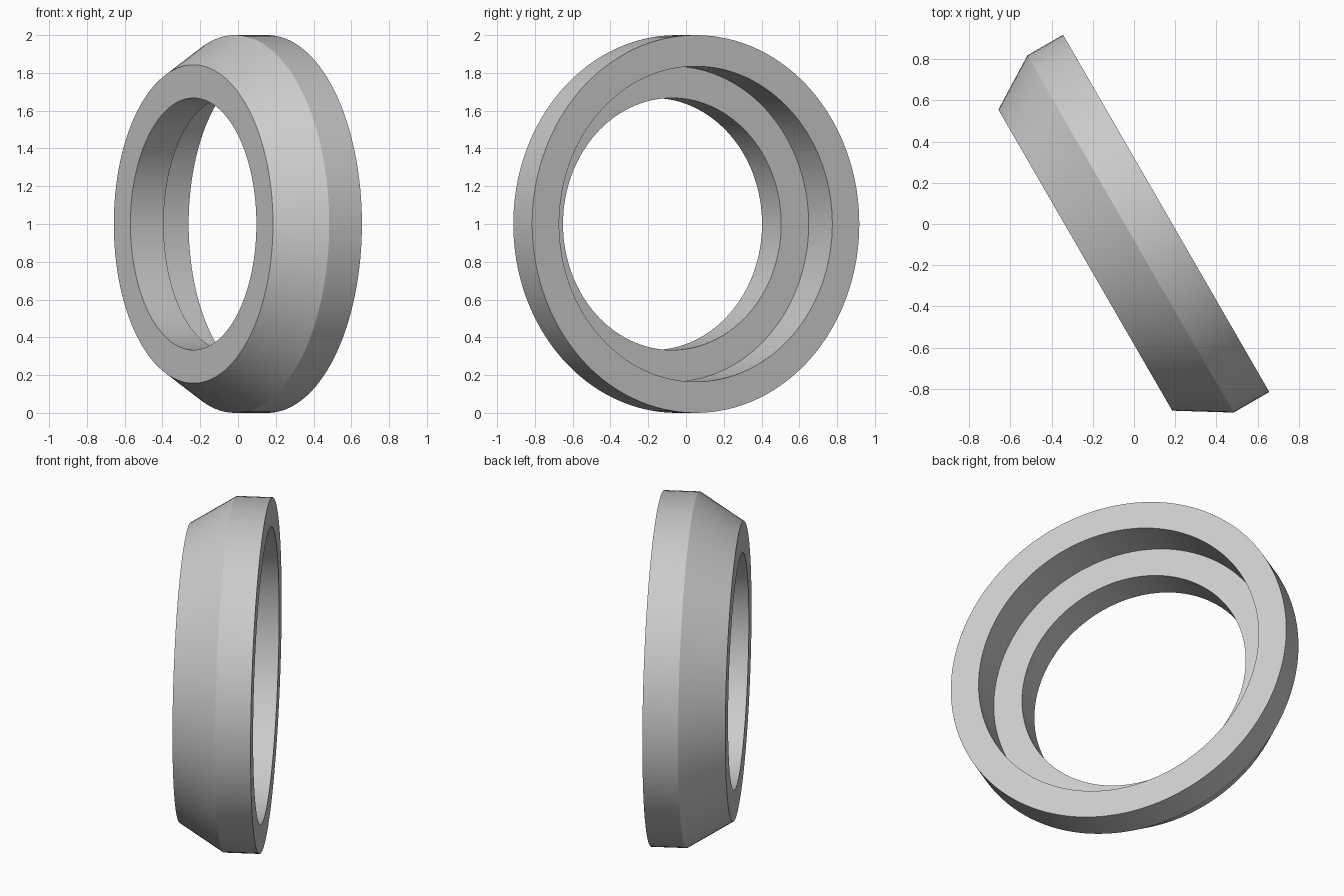
import bpy, bmesh, math
from mathutils import Matrix

if "Cube" in bpy.data.objects:
    bpy.data.objects.remove(bpy.data.objects["Cube"], do_unlink=True)

# Plain grey material
grey = bpy.data.materials.new("light_grey")
grey.use_nodes = True
colour = (0.6, 0.6, 0.6, 1)
grey.diffuse_color = colour
grey.node_tree.nodes["Principled BSDF"].inputs["Base Color"].default_value = colour

# Ring section as (axial position, radius): chamfered outside, stepped bore
FRONT, BACK = -0.275, 0.178
SHOULDER, STEP = BACK - 0.2, BACK - 0.25
section = [(FRONT, 0.667), (FRONT, 0.843), (SHOULDER, 1.0), (BACK, 1.0),
           (BACK, 0.835), (STEP, 0.835), (STEP, 0.667)]

bm = bmesh.new()
verts = [bm.verts.new((x, 0, r)) for x, r in section]
edges = [bm.edges.new((a, b)) for a, b in zip(verts, verts[1:] + verts[:1])]
bmesh.ops.spin(bm, geom=verts + edges, cent=(0, 0, 0), axis=(1, 0, 0),
               angle=math.tau, steps=128, use_merge=True)
bmesh.ops.remove_doubles(bm, verts=bm.verts, dist=1e-4)
bmesh.ops.recalc_face_normals(bm, faces=bm.faces)

# Stand the ring on its rim and turn its axis
bmesh.ops.transform(bm, verts=bm.verts,
                    matrix=Matrix.Translation((0.002, -0.0375, 1))
                    @ Matrix.Rotation(math.radians(30), 4, "Z"))
mesh = bpy.data.meshes.new("stepped_ring")
bm.to_mesh(mesh)
bm.free()
mesh.materials.append(grey)

ring = bpy.data.objects.new("stepped_ring", mesh)
bpy.context.collection.objects.link(ring)
bpy.context.view_layer.objects.active = ring
ring.select_set(True)
bpy.ops.object.shade_smooth_by_angle(angle=math.radians(20))
